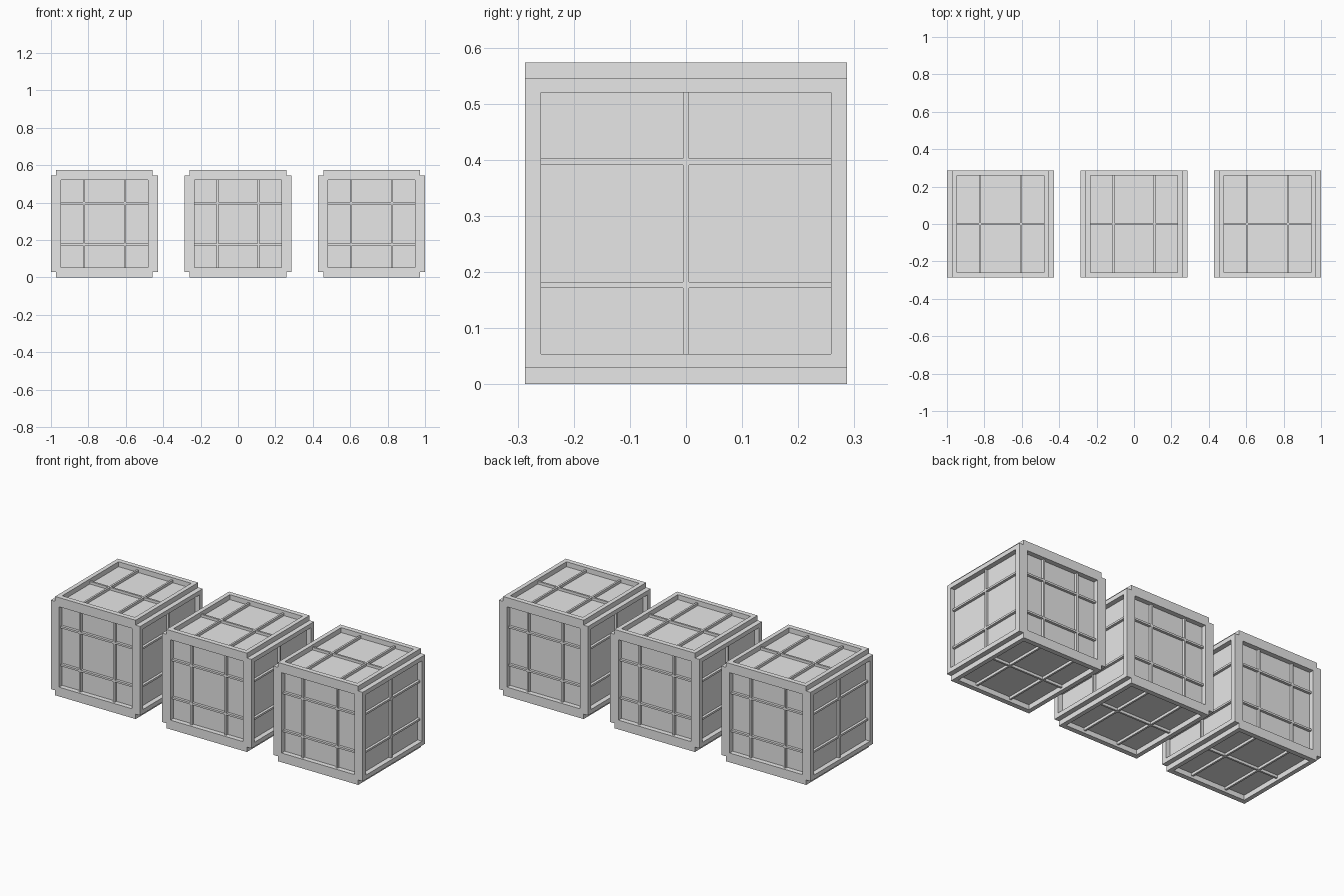
import bpy, bmesh
from mathutils import Vector

if "Cube" in bpy.data.objects:
    bpy.data.objects.remove(bpy.data.objects["Cube"])

S = 0.2865        # half of the crate's outer size
C = 0.258         # half size of the recessed core
INNER = 0.233     # half opening of the frames
BAR = 0.0055      # half width of a slat
LIFT = 0.015      # slat height above the panel
SPACING = 0.714   # distance between crate centres

mat = bpy.data.materials.new("crate grey")
mat.diffuse_color = (0.8, 0.8, 0.8, 1)
mat.use_nodes = True
mat.node_tree.nodes["Principled BSDF"].inputs["Base Color"].default_value = mat.diffuse_color


def box(bm, lo, hi):
    """Axis-aligned box between two corners."""
    lo, hi = Vector(lo), Vector(hi)
    verts = bmesh.ops.create_cube(bm, size=1)["verts"]
    for v in verts:
        v.co = Vector([(lo[i] + hi[i]) / 2 + v.co[i] * (hi[i] - lo[i]) for i in range(3)])


def placed_box(bm, axes, u, v, w):
    """Box whose ranges u, v, w run along the given axes."""
    lo, hi = [0] * 3, [0] * 3
    for a, r in zip(axes, (u, v, w)):
        lo[a], hi[a] = min(r), max(r)
    box(bm, lo, hi)


def finish(name, bm, x):
    mesh = bpy.data.meshes.new(name)
    bm.to_mesh(mesh)
    bm.free()
    mesh.materials.append(mat)
    ob = bpy.data.objects.new(name, mesh)
    ob.location = (x, 0, S)
    bpy.context.collection.objects.link(ob)


# per side: axes (u, v, normal), outer u/v, opening u/v, slat positions along u and v
SIDES = [
    ((0, 2, 1), (C, S), (INNER, INNER), (-0.11, 0.11), (-0.11, 0.11)),  # front and back
    ((1, 2, 0), (S, C), (C, INNER), (0,), (-0.11, 0.11)),               # left and right
    ((1, 0, 2), (S, C), (C, INNER), (0,), (-0.11, 0.11)),               # top and bottom
]

for x in (-SPACING, 0, SPACING):
    # closed core
    bm = bmesh.new()
    box(bm, (-C, -C, -C), (C, C, C))
    finish("crate_core", bm, x)

    # raised frames
    bm = bmesh.new()
    for s in (-1, 1):
        # front and back: upright and cross rails with notched corners
        y = (s * C, s * S)
        for t in (-1, 1):
            placed_box(bm, (0, 2, 1), (t * INNER, t * S), (-C, C), y)
            placed_box(bm, (0, 2, 1), (-INNER, INNER), (t * INNER, t * S), y)
            for q in (-1, 1):
                placed_box(bm, (0, 2, 1), (t * INNER, t * C), (q * C, q * S), y)
            # long rails of the sides, top and bottom
            placed_box(bm, (0, 2, 1), (s * C, s * S), (t * INNER, t * C), (-C, C))
            placed_box(bm, (2, 0, 1), (s * C, s * S), (t * INNER, t * C), (-C, C))
    finish("crate_frame", bm, x)

    # thin slats dividing every panel
    bm = bmesh.new()
    for axes, _, (ou, ov), us, vs in SIDES:
        for s in (-1, 1):
            w = (s * C, s * (C + LIFT))
            for u in us:
                placed_box(bm, axes, (u - BAR, u + BAR), (-ov, ov), w)
            # cross slats are split where they meet the others
            stops = [-ou] + [u + d for u in us for d in (-BAR, BAR)] + [ou]
            for v in vs:
                for a, b in zip(stops[::2], stops[1::2]):
                    placed_box(bm, axes, (a, b), (v - BAR, v + BAR), w)
    finish("crate_slats", bm, x)
